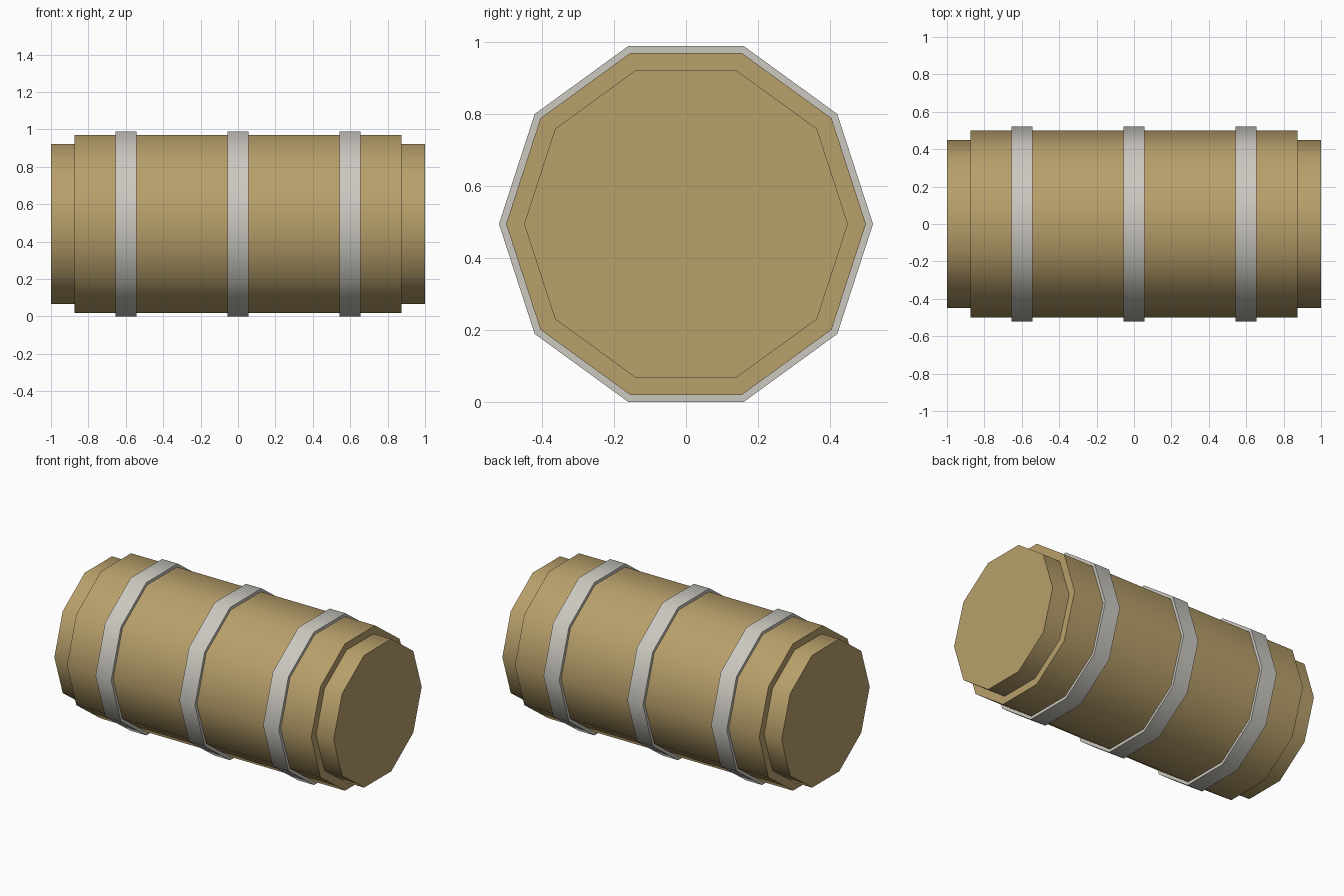
import bpy, bmesh, math

if "Cube" in bpy.data.objects:
    bpy.data.objects.remove(bpy.data.objects["Cube"])

SIDES = 10
R_BODY, R_END, R_BAND = 0.50, 0.45, 0.52
AXIS_Z = R_BAND * math.cos(math.pi / SIDES)   # flat of the bands rests on z = 0


def material(name, rgb):
    m = bpy.data.materials.new(name)
    m.diffuse_color = (*rgb, 1)
    m.use_nodes = True
    m.node_tree.nodes["Principled BSDF"].inputs["Base Color"].default_value = m.diffuse_color
    return m


tan = material("tan barrel", (0.48, 0.35, 0.147))
grey = material("pale grey metal", (0.60, 0.58, 0.53))


def lathe(name, profile, mat, caps=False):
    """Revolve (x, radius) points about the long axis with ten sides."""
    bm = bmesh.new()
    rings = []
    for x, r in profile:
        rings.append([bm.verts.new((x, r * math.cos(2 * math.pi * i / SIDES),
                                    AXIS_Z + r * math.sin(2 * math.pi * i / SIDES)))
                      for i in range(SIDES)])
    for a, b in zip(rings, rings[1:]):
        for i in range(SIDES):
            j = (i + 1) % SIDES
            bm.faces.new((a[i], b[i], b[j], a[j]))
    if caps:
        bm.faces.new(rings[0])
        bm.faces.new(rings[-1][::-1])
    # smooth around the barrel, sharp at every rim
    for f in bm.faces:
        f.smooth = True
        f.normal_flip()
    bm.normal_update()
    for e in bm.edges:
        e.smooth = len(e.link_faces) == 2 and e.calc_face_angle() < math.radians(40)
    # make sure the faces point outward
    test = bm.faces[:][SIDES * ((len(profile) - 1) // 2)]
    c = test.calc_center_median()
    c.z -= AXIS_Z
    c.x = 0
    if test.normal.dot(c) < 0:
        bmesh.ops.reverse_faces(bm, faces=bm.faces[:])
    me = bpy.data.meshes.new(name)
    bm.to_mesh(me)
    bm.free()
    me.materials.append(mat)
    ob = bpy.data.objects.new(name, me)
    bpy.context.collection.objects.link(ob)


# Barrel with stepped ends
lathe("barrel", [(-1, R_END), (-0.874, R_END), (-0.874, R_BODY),
                 (0.874, R_BODY), (0.874, R_END), (1, R_END)], tan, caps=True)

# Three raised hoops
for label, x in (("left", -0.6), ("middle", 0), ("right", 0.6)):
    lathe(label + "_hoop", [(x - 0.056, R_BODY), (x - 0.056, R_BAND),
                            (x + 0.056, R_BAND), (x + 0.056, R_BODY)], grey)
